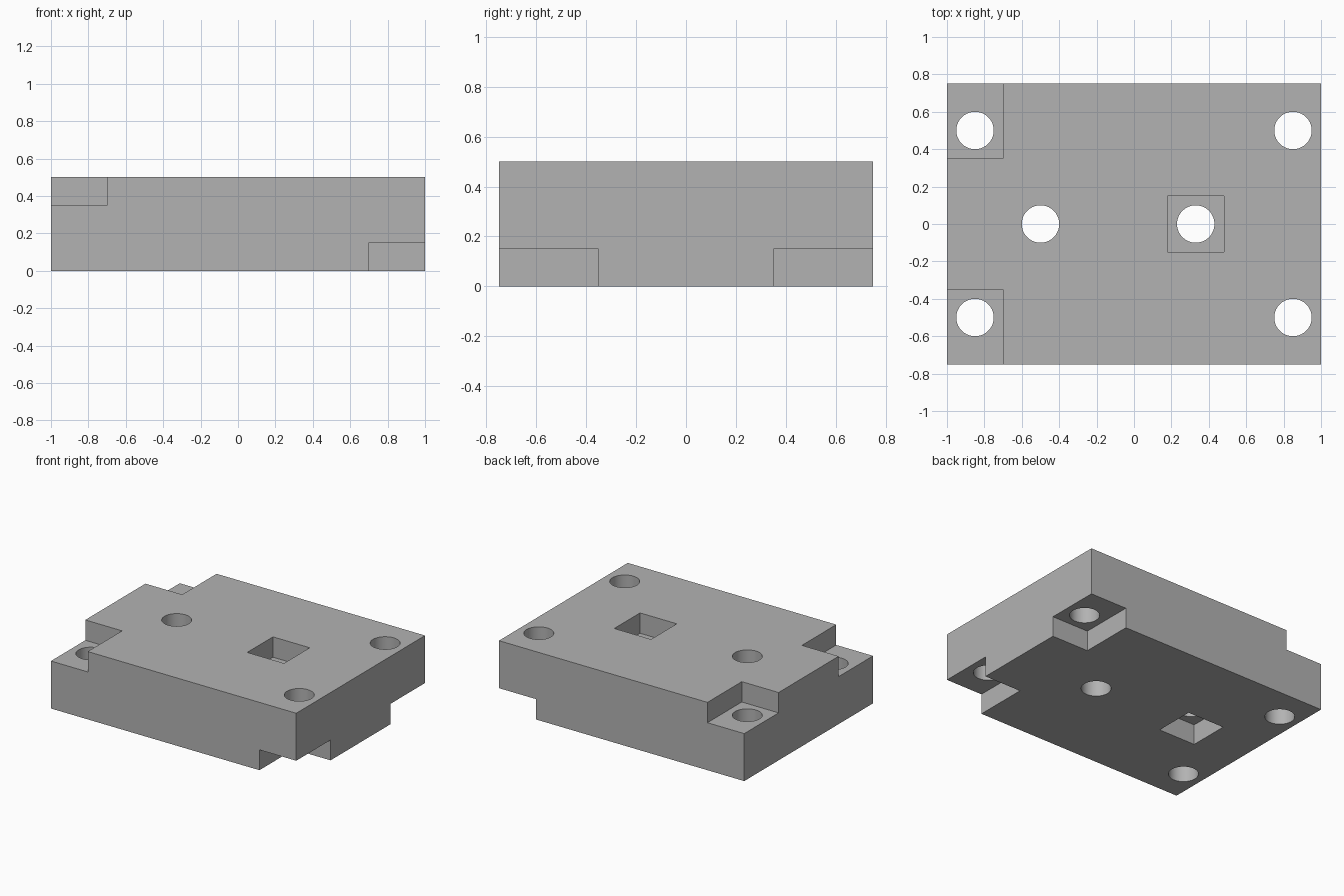
import bpy
import math

if "Cube" in bpy.data.objects:
    bpy.data.objects.remove(bpy.data.objects["Cube"], do_unlink=True)

LENGTH, WIDTH, HEIGHT = 2.0, 1.5, 0.5
RECESS = 0.15      # depth of corner steps and pockets
OVER = 0.05        # how far cutters stick out of the block

grey = bpy.data.materials.new("plain grey")
grey.use_nodes = True
colour = (0.45, 0.45, 0.45, 1)
grey.diffuse_color = colour
grey.node_tree.nodes["Principled BSDF"].inputs["Base Color"].default_value = colour


def box(name, low, high):
    """Box between two opposite corners."""
    centre = [(a + b) / 2 for a, b in zip(low, high)]
    bpy.ops.mesh.primitive_cube_add(size=1, location=centre)
    ob = bpy.context.object
    ob.name = name
    ob.scale = [b - a for a, b in zip(low, high)]
    bpy.ops.object.transform_apply(location=True, rotation=False, scale=True)
    return ob


def drill(x, y):
    """Round cutter through the full height."""
    bpy.ops.mesh.primitive_cylinder_add(vertices=64, radius=0.1, depth=HEIGHT + 2 * OVER,
                                        location=(x, y, HEIGHT / 2))
    bpy.context.object.name = "hole_cutter"
    return bpy.context.object


def recess(name, x0, x1, y0, y1, top):
    """Shallow box cutter on the top or the underside."""
    z0, z1 = (HEIGHT - RECESS, HEIGHT + OVER) if top else (-OVER, RECESS)
    return box(name, (x0, y0, z0), (x1, y1, z1))


# Main block
block = box("mounting_block", (-LENGTH / 2, -WIDTH / 2, 0), (LENGTH / 2, WIDTH / 2, HEIGHT))
block.data.materials.clear()
block.data.materials.append(grey)

cutters = []
# Corner steps: top at -x, underside at +x; one through hole at each corner
for side in (-1, 1):
    for end in (-1, 1):
        xs = sorted((side * 0.7, side * (LENGTH / 2 + OVER)))
        ys = sorted((end * 0.35, end * (WIDTH / 2 + OVER)))
        cutters.append(recess("step_cutter", *xs, *ys, top=side < 0))
        cutters.append(drill(side * 0.85, end * 0.5))

# Middle holes, each with a square pocket on one face
for x, top in ((-0.5, False), (0.33, True)):
    cutters.append(recess("pocket_cutter", x - 0.15, x + 0.15, -0.15, 0.15, top))
    cutters.append(drill(x, 0))

# Cut everything out of the block
bpy.ops.object.select_all(action="DESELECT")
block.select_set(True)
bpy.context.view_layer.objects.active = block
for cutter in cutters:
    cutter.hide_render = True
    mod = block.modifiers.new("cut", "BOOLEAN")
    mod.operation = "DIFFERENCE"
    mod.solver = "EXACT"
    mod.object = cutter
    bpy.ops.object.modifier_apply(modifier=mod.name)
    bpy.data.objects.remove(cutter, do_unlink=True)

# Smooth hole walls, sharp edges elsewhere
bpy.ops.object.shade_smooth_by_angle(angle=math.radians(30))
